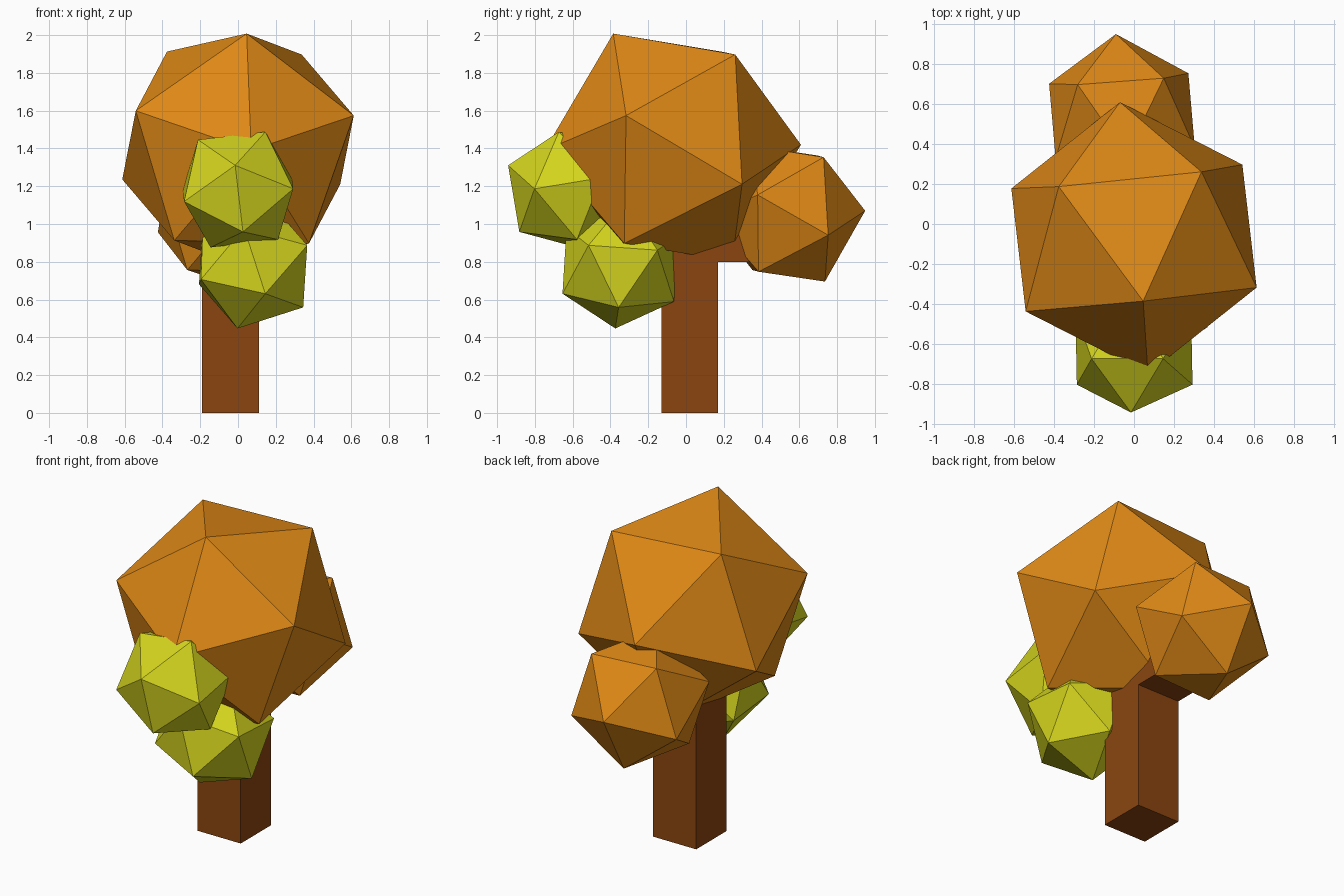
import bpy, bmesh
from mathutils import Vector, Matrix

if "Cube" in bpy.data.objects:
    bpy.data.objects.remove(bpy.data.objects["Cube"])


def material(name, rgb):
    m = bpy.data.materials.new(name)
    m.diffuse_color = (*rgb, 1)
    m.use_nodes = True
    m.node_tree.nodes["Principled BSDF"].inputs["Base Color"].default_value = m.diffuse_color
    return m


BARK = material("bark", (0.26, 0.06, 0.005))
ORANGE = material("orange_leaves", (0.74, 0.25, 0.008))
GREEN = material("yellow_green_leaves", (0.66, 0.66, 0.013))


def finish(name, bm, mat):
    mesh = bpy.data.meshes.new(name)
    bm.to_mesh(mesh)
    bm.free()
    mesh.materials.append(mat)
    obj = bpy.data.objects.new(name, mesh)
    bpy.context.collection.objects.link(obj)
    return obj


def frame(a, b):
    # orthonormal axes from a main direction and a second one
    z = a.normalized()
    x = (b - z * b.dot(z)).normalized()
    return Matrix((x, z.cross(x), z)).transposed()


def leaf_ball(name, center, radius, tip, neighbour, mat):
    # icosahedron turned so one corner points at tip and an adjacent one at neighbour
    c = Vector(center)
    bm = bmesh.new()
    bmesh.ops.create_icosphere(bm, subdivisions=1, radius=1)
    v = max(bm.verts, key=lambda p: p.co.z)
    near = v.link_edges[0].other_vert(v)
    rot = frame(Vector(tip) - c, Vector(neighbour) - c) @ frame(v.co, near.co).transposed()
    for p in bm.verts:
        p.co = c + rot @ (p.co.normalized() * radius)
    return finish(name, bm, mat)


# Trunk with a square branch pulled out of its back face
bm = bmesh.new()
profile = [(-0.13, 0), (0.17, 0), (0.17, 0.8), (0.46, 0.8), (0.46, 1.1), (-0.13, 1.1)]
face = bm.faces.new([bm.verts.new((-0.19, y, z)) for y, z in profile])
ext = bmesh.ops.extrude_face_region(bm, geom=[face])
bmesh.ops.translate(bm, vec=(0.3, 0, 0),
                    verts=[g for g in ext["geom"] if isinstance(g, bmesh.types.BMVert)])
bmesh.ops.recalc_face_normals(bm, faces=bm.faces)
finish("trunk", bm, BARK)

# Foliage
leaf_ball("crown", (0, -0.07, 1.405), 0.682,
          (-0.07, 0.61, 1.42), (0.34, 0.255, 1.9), ORANGE)
leaf_ball("back_foliage", (-0.06, 0.54, 1.055), 0.41,
          (-0.09, 0.945, 1.07), (0.275, 0.76, 0.94), ORANGE)
leaf_ball("front_upper_foliage", (0, -0.625, 1.182), 0.342,
          (-0.015, -0.94, 1.31), (0.29, -0.81, 1.19), GREEN)
leaf_ball("front_lower_foliage", (0.08, -0.348, 0.784), 0.348,
          (0.145, -0.656, 0.63), (0, -0.38, 0.45), GREEN)
